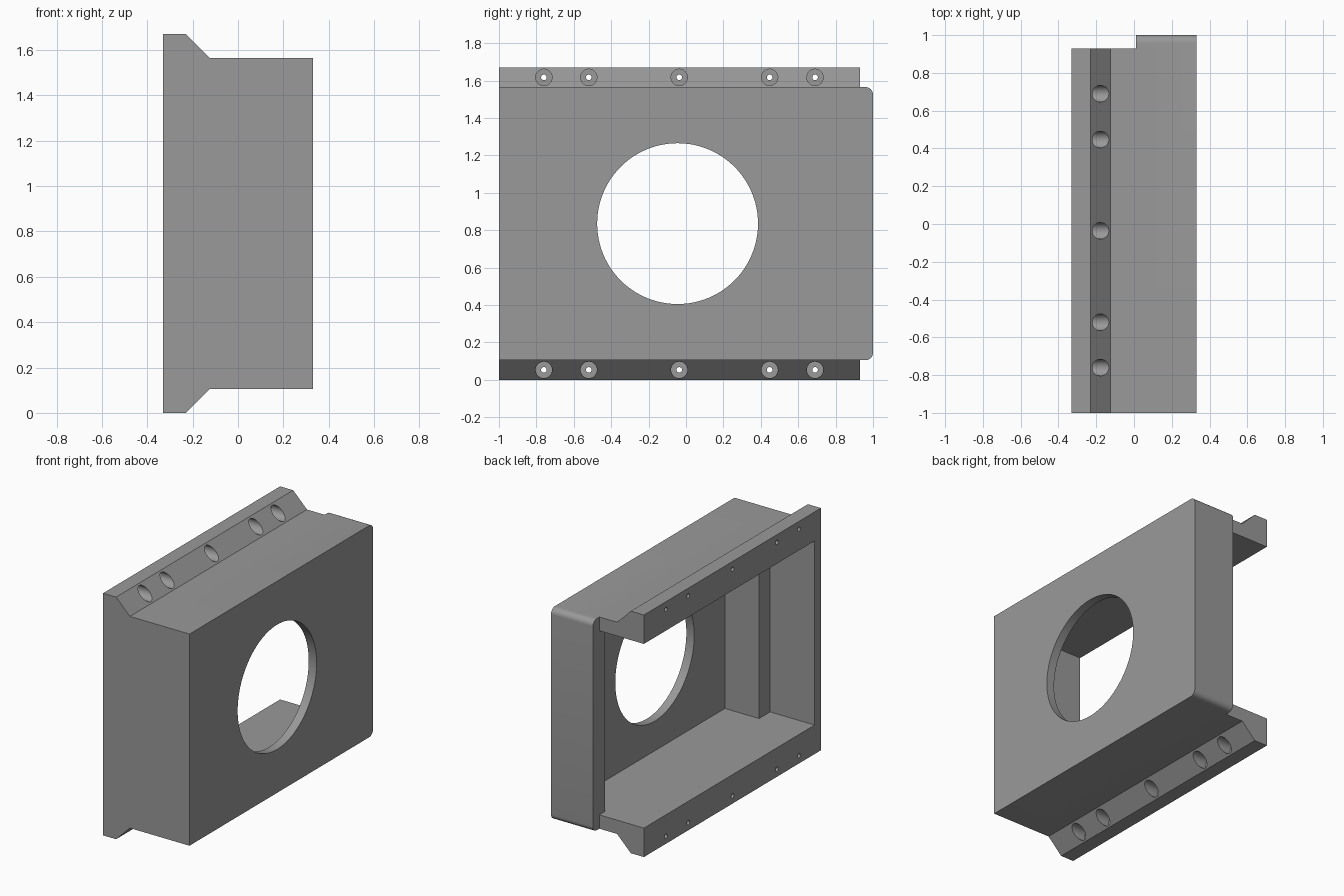
import bpy, bmesh, math
from mathutils import Vector

if "Cube" in bpy.data.objects:
    bpy.data.objects.remove(bpy.data.objects["Cube"])

grey = bpy.data.materials.new("grey metal")
grey.diffuse_color = (0.32, 0.32, 0.32, 1)
grey.use_nodes = True
grey.node_tree.nodes["Principled BSDF"].inputs["Base Color"].default_value = grey.diffuse_color


def prism(name, points, offset):
    """Extrude a closed 3D outline along an offset vector."""
    bm = bmesh.new()
    face = bm.faces.new([bm.verts.new(p) for p in points])
    ext = bmesh.ops.extrude_face_region(bm, geom=[face])
    verts = [v for v in ext["geom"] if isinstance(v, bmesh.types.BMVert)]
    bmesh.ops.translate(bm, verts=verts, vec=Vector(offset))
    bmesh.ops.recalc_face_normals(bm, faces=bm.faces)
    mesh = bpy.data.meshes.new(name)
    bm.to_mesh(mesh)
    bm.free()
    mesh.materials.append(grey)
    obj = bpy.data.objects.new(name, mesh)
    bpy.context.collection.objects.link(obj)
    return obj


def box(name, x0, x1, y0, y1, z0, z1):
    return prism(name, [(x0, y0, z0), (x0, y1, z0), (x0, y1, z1), (x0, y0, z1)],
                 (x1 - x0, 0, 0))


def cylinder(name, x0, x1, y, z, r, n):
    ring = [(x0, y + r * math.cos(2 * math.pi * i / n),
             z + r * math.sin(2 * math.pi * i / n)) for i in range(n)]
    return prism(name, ring, (x1 - x0, 0, 0))


def combine(target, other, operation):
    """Apply a boolean and remove the helper."""
    mod = target.modifiers.new("combine", 'BOOLEAN')
    mod.object, mod.operation, mod.solver = other, operation, 'EXACT'
    bpy.context.view_layer.objects.active = target
    bpy.ops.object.modifier_apply(modifier=mod.name)
    bpy.data.objects.remove(other)


MID = 0.835            # half of the height
LOW, HIGH = 0.105, 1.565
STEP = 0.01            # x where the end wall stops

# Main body with two rounded corners at the far end
R = 0.04
outline = [(STEP, -1, HIGH), (STEP, -1, LOW)]
for cz, start in ((LOW + R, -90), (HIGH - R, 0)):
    for i in range(9):
        a = math.radians(start + 90 * i / 8)
        outline.append((STEP, 1 - R + R * math.cos(a), cz + R * math.sin(a)))
housing = prism("housing", outline, (0.33 - STEP, 0, 0))
combine(housing, box("inner_pocket", -0.5, 0.27, -0.81, 0.87, 0.2, 1.47), 'DIFFERENCE')

# Large round opening in the face plate
combine(housing, cylinder("round_opening", 0.1, 0.5, -0.045, MID, 0.43, 96), 'DIFFERENCE')

# Flanged frame, open at the far end
half = [(-0.33, 0), (-0.23, 0), (-0.125, LOW), (STEP, LOW)]
profile = half + [(x, 2 * MID - z) for x, z in reversed(half)]
frame = prism("flanged_frame", [(x, -1, z) for x, z in profile], (0, 1.93, 0))
combine(frame, box("frame_pocket", -0.5, 0.5, -0.93, 1.2, 0.2, 1.47), 'DIFFERENCE')

# Counterbored screw holes along both flanges
for z in (0.053, 2 * MID - 0.053):
    for y in (-0.76, -0.52, -0.036, 0.447, 0.69):
        combine(frame, cylinder("counterbore", -0.26, 0.0, y, z, 0.044, 32), 'DIFFERENCE')
        combine(frame, cylinder("screw_hole", -0.4, -0.2, y, z, 0.015, 20), 'DIFFERENCE')

combine(housing, frame, 'UNION')

# Smooth curved walls, sharp corners
bpy.ops.object.select_all(action='DESELECT')
housing.select_set(True)
bpy.context.view_layer.objects.active = housing
bpy.ops.object.shade_smooth_by_angle(angle=math.radians(30))
